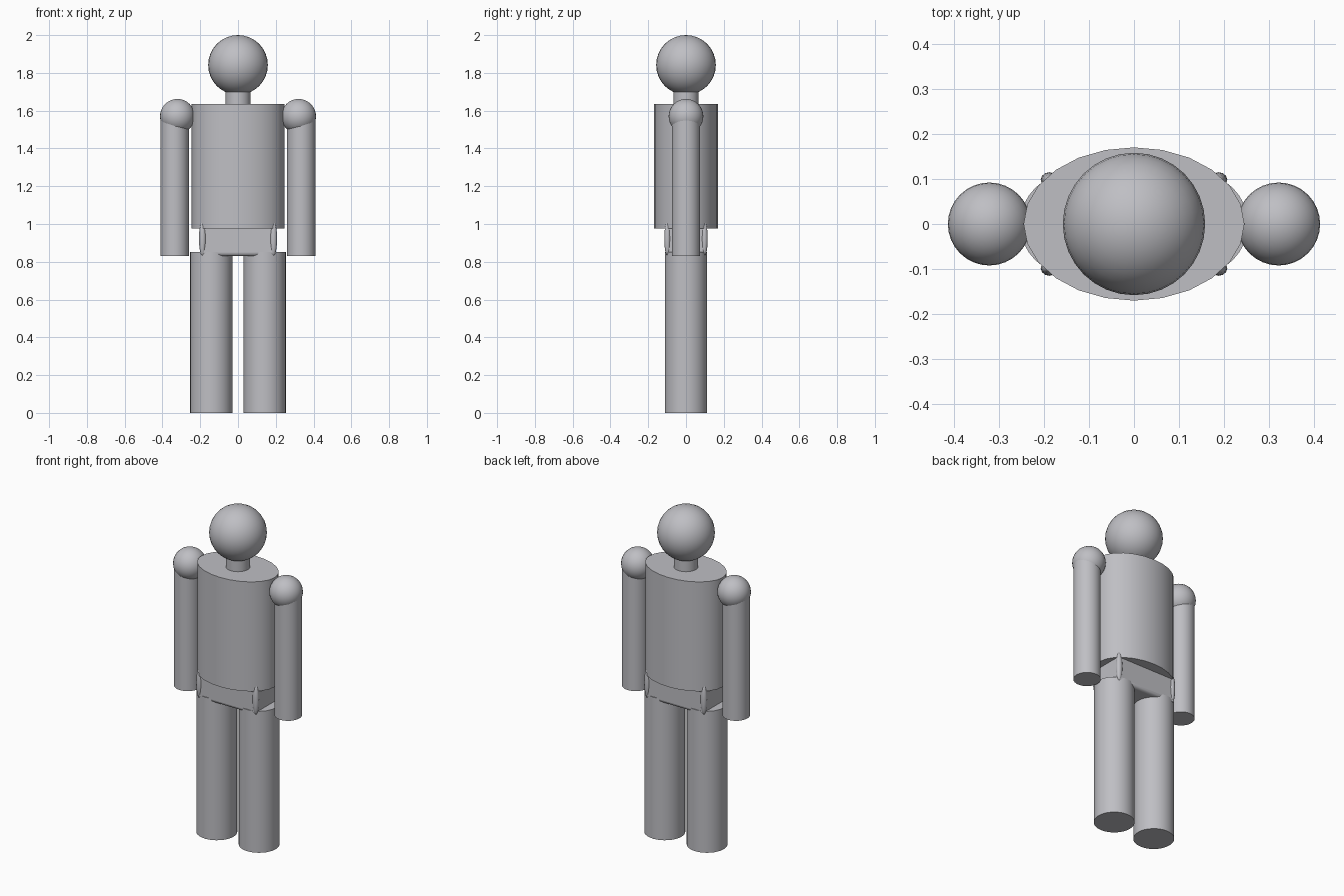
import bpy, math

if "Cube" in bpy.data.objects:
    bpy.data.objects.remove(bpy.data.objects["Cube"])

grey = bpy.data.materials.new("plain grey")
grey.diffuse_color = (0.52, 0.52, 0.55, 1)
grey.use_nodes = True
grey.node_tree.nodes["Principled BSDF"].inputs["Base Color"].default_value = grey.diffuse_color


def finish(obj, name, smooth=True):
    obj.name = name
    obj.data.materials.append(grey)
    bpy.ops.object.transform_apply(location=False, rotation=False, scale=True)
    if smooth:
        bpy.ops.object.shade_smooth_by_angle(angle=math.radians(35))
    return obj


def cylinder(name, x, rx, ry, z0, z1, sides=32):
    bpy.ops.mesh.primitive_cylinder_add(vertices=sides, radius=1, depth=1,
                                        location=(x, 0, (z0 + z1) / 2))
    obj = bpy.context.object
    obj.scale = (rx, ry, z1 - z0)
    return finish(obj, name)


def ball(name, x, z, r):
    bpy.ops.mesh.primitive_uv_sphere_add(segments=32, ring_count=16, radius=r,
                                         location=(x, 0, z))
    return finish(bpy.context.object, name)


# Head, neck and oval torso
ball("head", 0, 1.842, 0.158)
cylinder("neck", 0, 0.066, 0.066, 1.6, 1.75)
cylinder("torso", 0, 0.245, 0.17, 0.975, 1.635, 24)

# Pelvis block with rounded upright corners
bpy.ops.mesh.primitive_cube_add(size=1, location=(0, 0, 0.915))
pelvis = bpy.context.object
pelvis.scale = (0.40, 0.214, 0.17)
finish(pelvis, "pelvis", False)
bevel = pelvis.modifiers.new("rounded edges", 'BEVEL')
bevel.width = 0.018
bevel.segments = 3
bpy.ops.object.shade_smooth_by_angle(angle=math.radians(35))

for side, sx in (("left", 1), ("right", -1)):
    # Limbs and shoulder joints
    ball(side + "_shoulder", sx * 0.321, 1.57, 0.092)
    cylinder(side + "_arm", sx * 0.335, 0.075, 0.075, 0.83, 1.57)
    cylinder(side + "_leg", sx * 0.141, 0.112, 0.112, 0, 0.853)
    # Slim tapered ridges on the pelvis corners
    for end, sy in (("front", -1), ("back", 1)):
        bpy.ops.mesh.primitive_uv_sphere_add(segments=12, ring_count=12, radius=1,
                                             location=(sx * 0.188, sy * 0.098, 0.922))
        ridge = bpy.context.object
        ridge.scale = (0.019, 0.017, 0.09)
        finish(ridge, side + "_" + end + "_hip_ridge")
